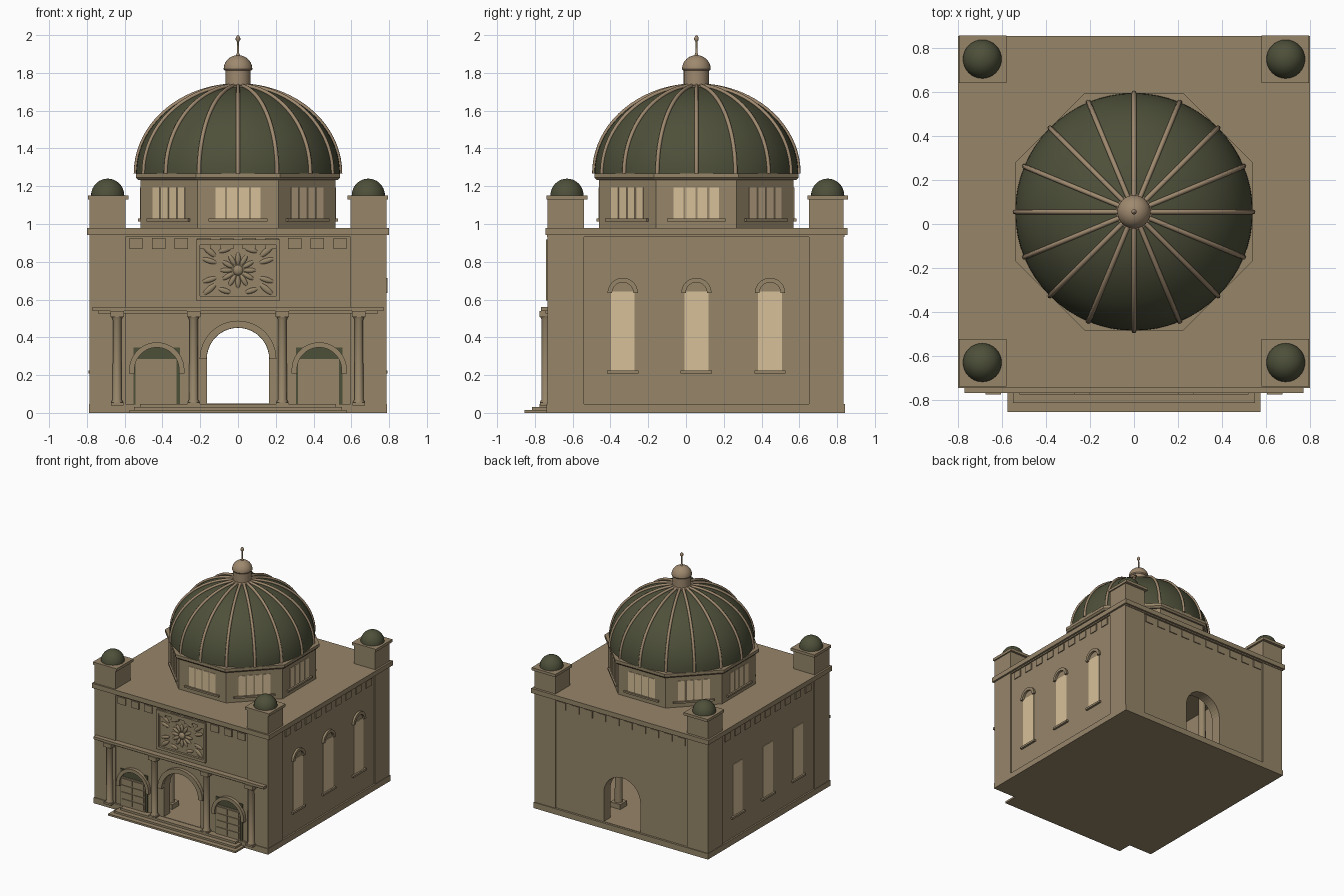
import bpy, bmesh, math
from mathutils import Matrix, Vector

if "Cube" in bpy.data.objects:
    bpy.data.objects.remove(bpy.data.objects["Cube"])

pi = math.pi


def material(name, rgb):
    m = bpy.data.materials.new(name)
    m.diffuse_color = (*rgb, 1)
    m.use_nodes = True
    m.node_tree.nodes["Principled BSDF"].inputs["Base Color"].default_value = m.diffuse_color
    return m


STONE = material("tan stone", (0.305, 0.235, 0.141))
GREEN = material("dark green copper", (0.076, 0.080, 0.042))
CREAM = material("cream glass", (0.680, 0.527, 0.319))
TRIM = material("warm trim", (0.345, 0.250, 0.158))
I = Matrix.Identity(4)


def finish(name, bm, mat, smooth=False):
    bmesh.ops.recalc_face_normals(bm, faces=bm.faces)
    me = bpy.data.meshes.new(name)
    bm.to_mesh(me)
    bm.free()
    me.materials.append(mat)
    if smooth:
        me.shade_smooth()
        me.set_sharp_from_angle(angle=math.radians(35))
    ob = bpy.data.objects.new(name, me)
    bpy.context.collection.objects.link(ob)
    return ob


def add_box(bm, x0, x1, y0, y1, z0, z1, m=I):
    t = Matrix.Translation(((x0 + x1) / 2, (y0 + y1) / 2, (z0 + z1) / 2))
    s = Matrix.Diagonal((x1 - x0, y1 - y0, z1 - z0, 1))
    bmesh.ops.create_cube(bm, size=1, matrix=m @ t @ s)


def boxes(name, mat, items, m=I):
    bm = bmesh.new()
    for b in items:
        add_box(bm, *b, m=m)
    return finish(name, bm, mat)


def add_lathe(bm, prof, n, loc=(0, 0, 0), a0=0):
    """Revolve (radius, z) points about z; open ends are capped."""
    rings = []
    for r, z in prof:
        rings.append([bm.verts.new((loc[0] + r * math.cos(a0 + 2 * pi * i / n),
                                    loc[1] + r * math.sin(a0 + 2 * pi * i / n),
                                    loc[2] + z)) for i in range(n)])
    for a, b in zip(rings, rings[1:]):
        for i in range(n):
            bm.faces.new((a[i], a[(i + 1) % n], b[(i + 1) % n], b[i]))
    bm.faces.new(rings[0])
    bm.faces.new(rings[-1])


def lathe(name, mat, prof, n, locs=((0, 0, 0),), a0=0, smooth=True):
    bm = bmesh.new()
    for loc in locs:
        add_lathe(bm, prof, n, loc, a0)
    return finish(name, bm, mat, smooth)


def add_prism(bm, pts, y0, y1, m=I):
    """Extrude an (x, z) outline from y0 to y1."""
    f = [bm.verts.new(m @ Vector((x, y0, z))) for x, z in pts]
    b = [bm.verts.new(m @ Vector((x, y1, z))) for x, z in pts]
    bm.faces.new(f)
    bm.faces.new(b[::-1])
    for i in range(len(pts)):
        j = (i + 1) % len(pts)
        bm.faces.new((f[i], f[j], b[j], b[i]))


def arc(r, cx, cz, n=20):
    return [(cx + r * math.cos(pi * i / n), cz + r * math.sin(pi * i / n)) for i in range(n + 1)]


def dome(r, h, z, top=0.02, n=16):
    e = math.acos(top)
    return [(r * math.cos(e * i / n), z + h * math.sin(e * i / n)) for i in range(n + 1)]


# ---- hollow hall with an arched passage from front to back
hall = boxes("hall", STONE, [(-.775, .775, -.722, .825, .02, .95)])
bm = bmesh.new()
add_box(bm, -.69, .69, -.64, .74, .05, .9)
room = finish("room_cutter", bm, STONE)
bm = bmesh.new()
add_prism(bm, [(-.165, .05), (.165, .05)] + arc(.165, 0, .285), -1, 1)
passage = finish("arch_cutter", bm, STONE)
for c in (room, passage):
    c.hide_render = True
    c.hide_viewport = True
    mod = hall.modifiers.new(c.name, "BOOLEAN")
    mod.operation = "DIFFERENCE"
    mod.solver = "EXACT"
    mod.object = c

# ---- plinth, steps, cornice and roof
boxes("plinth", STONE, [(-.788, .788, -.738, .842, 0, .047)])
boxes("entrance_steps", STONE, [(-.575, .575, -.855, -.7, 0, .015),
                                (-.55, .55, -.815, -.7, .005, .03),
                                (-.52, .52, -.775, -.7, .01, .047)])
boxes("cornice_roof", STONE, [(-.80, .80, -.745, .855, .942, .98)])
boxes("cornice_molding", STONE, [(-.785, .785, -.735, .84, .932, .945)])

# ---- corner towers with caps and small domes
tower, caps, tips = [], [], []
for sx in (-1, 1):
    for cy, y0, y1 in ((-.63, -.732, -.54), (.75, .65, .835)):
        x0, x1 = sorted((sx * .595, sx * .785))
        tower.append((x0, x1, y0, y1, .01, 1.135))
        c0, c1 = sorted((sx * .58, sx * .795))
        caps.append((c0, c1, cy - .108, cy + .108, 1.13, 1.152))
        tips.append((sx * .69, cy, 0))
boxes("corner_towers", STONE, tower)
boxes("tower_caps", STONE, caps)
lathe("tower_domes", GREEN, dome(.088, .09, 1.15, n=10), 32, tips)

# ---- frieze of shallow blocks below the cornice
frieze = []
for i in range(10):
    x = -.54 + i * .12
    for y in (-.725, .825):
        frieze.append((x - .035, x + .035, y - .007, y + .007, .868, .925))
for i in range(9):
    y = -.465 + i * .13
    for x in (-.775, .775):
        frieze.append((x - .007, x + .007, y - .035, y + .035, .868, .925))
boxes("frieze_blocks", STONE, frieze)

# ---- front colonnade
boxes("front_ledge", STONE, [(-.77, .77, -.768, -.7, .54, .56),
                             (-.74, .74, -.745, -.7, .525, .54)])
cols = (-.64, -.235, .235, .64)
lathe("front_columns", STONE,
      [(.03, .045), (.03, .06), (.024, .07), (.022, .49), (.03, .51)], 20,
      [(x, -.742, 0) for x in cols])
boxes("column_blocks", STONE,
      [(x - .036, x + .036, -.776, -.7, .508, .54) for x in cols] +
      [(x - .033, x + .033, -.774, -.7, .04, .056) for x in cols])

# ---- columns standing inside the hall
inner = [(x, y, 0) for x in (-.23, .23) for y in (-.54, .54)]
lathe("inner_columns", STONE, [(.03, .05), (.026, .92)], 20, inner)
boxes("inner_column_bases", STONE,
      [(x - .045, x + .045, y - .045, y + .045, .045, .09) for x, y, _ in inner])

# ---- arch bands over the main entrance and side doors
bm = bmesh.new()
for cx, cz, ro, ri in ((0, .285, .203, .166), (-.43, .228, .146, .118), (.43, .228, .146, .118)):
    add_prism(bm, arc(ro, cx, cz, 24) + arc(ri, cx, cz, 24)[::-1], -.75, -.715)
    if cx:
        for s in (-1, 1):
            a, b = sorted((cx + s * .118, cx + s * .146))
            add_box(bm, a, b, -.75, -.715, cz - .02, cz)
finish("entrance_arches", bm, STONE)

# ---- side doors: green backing with raised tan leaves
back, leaf, panel = [], [], []
for cx in (-.43, .43):
    back.append((cx - .122, cx + .122, -.729, -.72, .047, .345))
    leaf.append((cx - .112, cx + .104, -.735, -.728, .047, .285))
    for i in range(2):
        for j in range(4):
            x, z = cx - .105 + i * .103, .06 + j * .056
            panel.append((x, x + .096, -.741, -.734, z, z + .046))
boxes("door_backing", GREEN, back)
boxes("door_leaves", STONE, leaf)
boxes("door_panels", STONE, panel)

# ---- carved panel above the entrance
boxes("relief_frame", STONE, [(-.222, .222, -.74, -.71, .89, .918), (-.222, .222, -.74, -.71, .596, .618),
                              (-.222, -.2, -.74, -.71, .61, .9), (.2, .222, -.74, -.71, .61, .9)])
bm = bmesh.new()


def blob(x, z, rx, rz, ang=0, d=.01):
    m = (Matrix.Translation((x, -.723, z)) @ Matrix.Rotation(ang, 4, "Y")
         @ Matrix.Diagonal((rx, d, rz, 1)))
    bmesh.ops.create_uvsphere(bm, u_segments=14, v_segments=8, radius=1, matrix=m)


blob(0, .755, .028, .028, d=.018)
for i in range(12):
    a = 2 * pi * i / 12
    blob(.062 * math.cos(a), .755 - .062 * math.sin(a), .034, .013, a)
for sx in (-1, 1):
    for sz in (-1, 1):
        blob(sx * .15, .755 + sz * .10, .045, .016, -sx * sz * .7)
        blob(sx * .15, .755 + sz * .05, .042, .014, -sx * sz * .3)
        blob(sx * .07, .755 + sz * .108, .036, .014, sx * sz * .3)
finish("relief_flower", bm, STONE, True)

# ---- tall side windows: panes and sills on both sides, hoods on the right
for side, sx in (("left", -1), ("right", 1)):
    turn = Matrix.Rotation(sx * pi / 2, 4, "Z")
    panes, sills = [], []
    hood = bmesh.new()
    for y in (-.335, .055, .445):
        u = sx * y
        panes.append((u - .063, u + .063, -.779, -.77, .22, .642))
        sills.append((u - .083, u + .083, -.792, -.77, .208, .224))
        if sx > 0:
            add_prism(hood, arc(.08, u, .635) + arc(.056, u, .635)[::-1], -.792, -.77, turn)
    boxes(side + "_window_panes", CREAM, panes, turn)
    boxes(side + "_window_sills", STONE, sills, turn)
    if sx > 0:
        finish("right_window_hoods", hood, STONE)
    else:
        hood.free()

# ---- octagonal drum with windows on each face
CY = .055
k = 1 / math.cos(pi / 8)
lathe("drum", STONE, [(.515 * k, .96), (.515 * k, 1.245)], 8, [(0, CY, 0)], pi / 8, False)
lathe("drum_cornice", STONE, [(.528 * k, 1.232), (.54 * k, 1.245), (.54 * k, 1.268)], 8,
      [(0, CY, 0)], pi / 8, False)
glass, sill = bmesh.new(), bmesh.new()
for i in range(8):
    m = Matrix.Translation((0, CY, 0)) @ Matrix.Rotation(i * pi / 4, 4, "Z")
    for j in range(4):
        x = -.12 + j * .063
        add_box(glass, x, x + .051, -.519, -.51, 1.03, 1.192, m)
    add_box(sill, -.155, .155, -.53, -.51, 1.014, 1.028, m)
finish("drum_panes", glass, CREAM)
finish("drum_sills", sill, STONE)

# ---- main dome with sixteen ribs
lathe("main_dome", GREEN, dome(.54, .465, 1.265, n=24), 64, [(0, CY, 0)])
cu = bpy.data.curves.new("dome_ribs", "CURVE")
cu.dimensions = "3D"
cu.bevel_depth = .011
cu.bevel_resolution = 2
cu.use_fill_caps = True
path = dome(.541, .466, 1.268, .12, 18)
for i in range(16):
    a = 2 * pi * i / 16
    sp = cu.splines.new("POLY")
    sp.points.add(len(path) - 1)
    for p, (r, z) in zip(sp.points, path):
        p.co = (r * math.cos(a), CY + r * math.sin(a), z, 1)
cu.materials.append(TRIM)
bpy.context.collection.objects.link(bpy.data.objects.new("dome_ribs", cu))

# ---- lantern and finial
lathe("lantern", TRIM, [(.082, 1.715), (.082, 1.732), (.067, 1.736), (.067, 1.82)], 32, [(0, CY, 0)])
lathe("lantern_dome", TRIM, [(.07, 1.812)] + dome(.076, .074, 1.82, .05, 10), 32, [(0, CY, 0)])
lathe("finial", TRIM, [(.014, 1.885), (.006, 1.905), (.005, 1.965), (.012, 1.975),
                       (.012, 1.985), (.007, 1.995), (.001, 2.0)], 14, [(0, CY, 0)])
